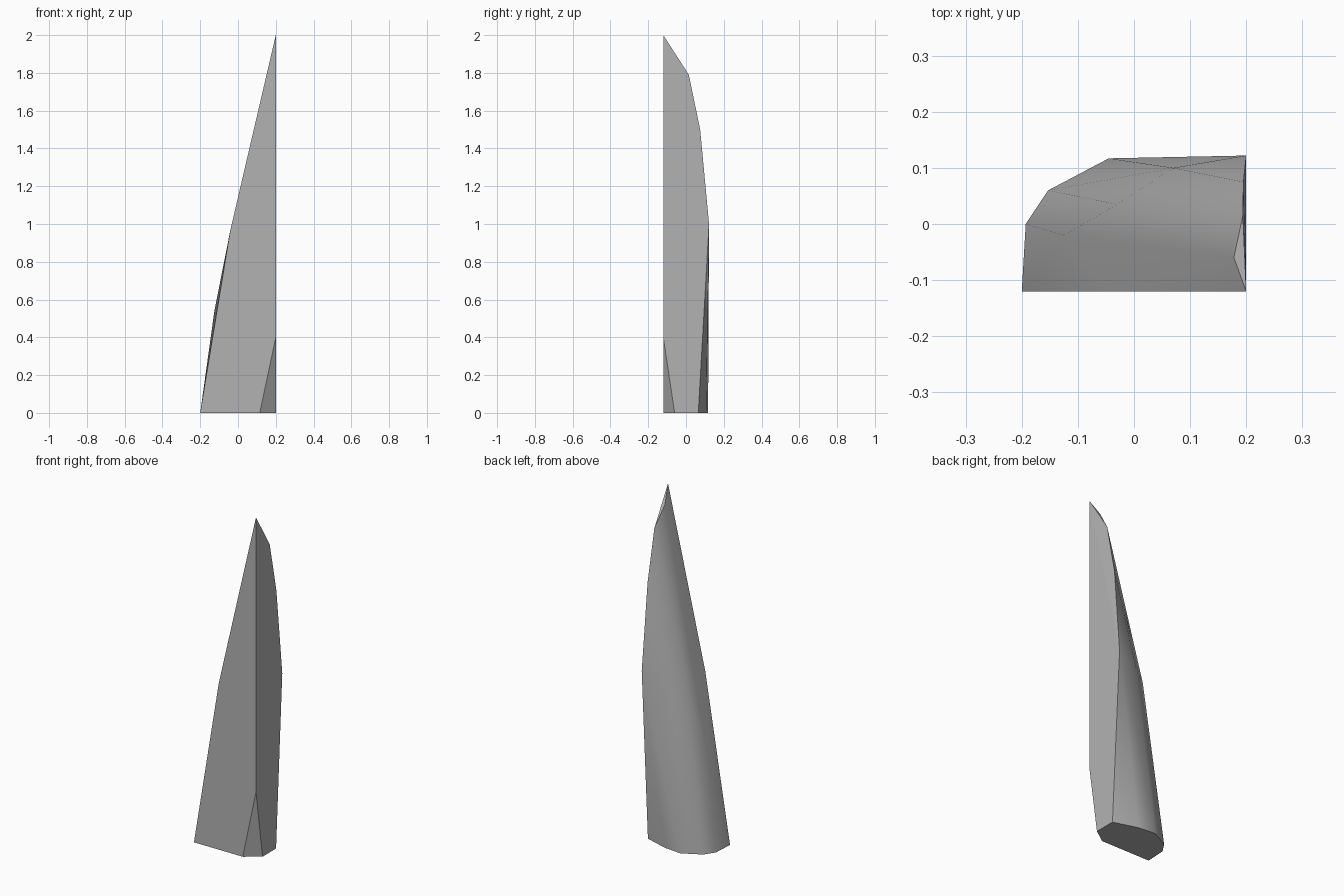
import bpy, bmesh, math

cube = bpy.data.objects.get("Cube")
if cube:
    bpy.data.objects.remove(cube)

# One plain grey stone colour
grey = bpy.data.materials.new("stone_grey")
grey.use_nodes = True
colour = (0.45, 0.45, 0.45, 1)
grey.diffuse_color = colour
grey.node_tree.nodes["Principled BSDF"].inputs["Base Color"].default_value = colour

FRONT, SIDE = -0.12, 0.2

# Foot outline, with the front corner cut off
foot = [(-0.2, FRONT), (0.115, FRONT), (SIDE, -0.06), (SIDE, 0.065),
        (0.06, 0.107), (-0.045, 0.117), (-0.153, 0.06), (-0.193, 0)]
points = [(x, y, 0) for x, y in foot]

# Straight front corner, from the top of the cut to the tip
points += [(SIDE, FRONT, 0.4), (SIDE, FRONT, 2)]

# Rounded back, tapering upward
points += [(-0.125, -0.02, 0.54), (-0.04, FRONT, 0.97), (-0.03, 0.035, 0.93),
           (0.07, 0.1, 0.95), (SIDE, 0.122, 1)]

# Back ridge running up to the tip
points += [(0.195, 0.075, 1.5), (0.194, 0.015, 1.79), (0.178, -0.06, 1.905)]

bm = bmesh.new()
for p in points:
    bm.verts.new(p)
bmesh.ops.convex_hull(bm, input=bm.verts[:])
bmesh.ops.dissolve_limit(bm, angle_limit=math.radians(1),
                         verts=bm.verts[:], edges=bm.edges[:])
bmesh.ops.recalc_face_normals(bm, faces=bm.faces[:])

# Only the rounded back is smooth; front, side, foot and tip stay flat
for f in bm.faces:
    n = f.normal
    f.smooth = (n.y > 0.1 or n.x < -0.5) and n.x < 0.7 and abs(n.z) < 0.45

mesh = bpy.data.meshes.new("stone_shard")
bm.to_mesh(mesh)
bm.free()
mesh.materials.append(grey)
shard = bpy.data.objects.new("stone_shard", mesh)
bpy.context.collection.objects.link(shard)
